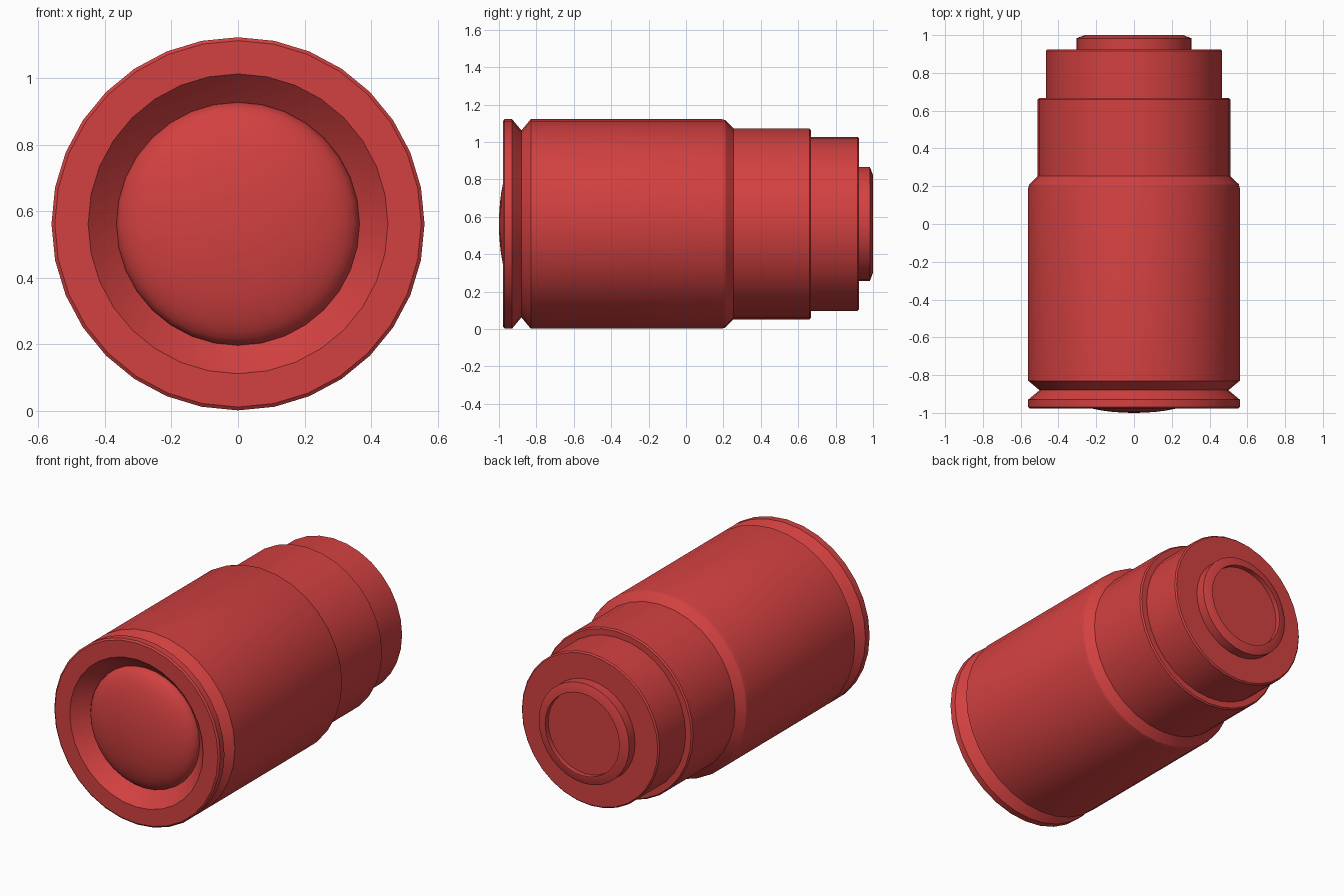
import bpy, bmesh
from math import sin, cos, pi, radians

SIDES = 32
AXIS_Z = 0.562

cube = bpy.data.objects.get("Cube")
if cube:
    bpy.data.objects.remove(cube, do_unlink=True)

red = bpy.data.materials.new("red")
red.use_nodes = True
colour = (0.65, 0.052, 0.052, 1)
red.diffuse_color = colour
red.node_tree.nodes["Principled BSDF"].inputs["Base Color"].default_value = colour


def lathe(name, profile, angle=25):
    """Turn a profile of (radius, y) points around the long axis."""
    bm = bmesh.new()
    verts = [bm.verts.new((r, y, 0)) for r, y in profile]
    edges = [bm.edges.new(pair) for pair in zip(verts, verts[1:])]
    bmesh.ops.spin(bm, geom=verts + edges, cent=(0, 0, 0), axis=(0, 1, 0),
                   angle=2 * pi, steps=SIDES)
    bmesh.ops.remove_doubles(bm, verts=bm.verts, dist=0.0005)
    bmesh.ops.recalc_face_normals(bm, faces=bm.faces)
    mesh = bpy.data.meshes.new(name)
    bm.to_mesh(mesh)
    bm.free()
    mesh.materials.append(red)
    obj = bpy.data.objects.new(name, mesh)
    obj.location.z = AXIS_Z
    bpy.context.collection.objects.link(obj)
    bpy.ops.object.select_all(action="DESELECT")
    obj.select_set(True)
    bpy.context.view_layer.objects.active = obj
    bpy.ops.object.shade_smooth_by_angle(angle=radians(angle))
    return obj


# Main barrel with the front bowl, rim and V groove
lathe("barrel", [
    (0, -0.87), (0.34, -0.87), (0.36, -0.885), (0.45, -0.978),
    (0.55, -0.978), (0.56, -0.97), (0.56, -0.93), (0.50, -0.88),
    (0.56, -0.83), (0.56, 0.19), (0.555, 0.21), (0.51, 0.255), (0, 0.255)])

# Stepped rear tubes with small bevels
for name, radius, start, end in (("middle_tube", 0.51, 0.20, 0.667),
                                 ("rear_tube", 0.465, 0.60, 0.925)):
    lathe(name, [(0, start), (radius, start), (radius, end - 0.008),
                 (radius - 0.008, end), (0, end)])

# Eyepiece with a chamfered rim and shallow recess
lathe("eyepiece", [(0, 0.88), (0.305, 0.88), (0.305, 0.983), (0.26, 1.0),
                   (0.25, 1.0), (0.25, 0.97), (0, 0.97)])

# Domed front lens
dome = [(0.365 * sin(i * pi / 20), -0.89 - 0.11 * cos(i * pi / 20)) for i in range(11)]
lathe("front_lens", dome + [(0.36, -0.86), (0, -0.86)], angle=40)
